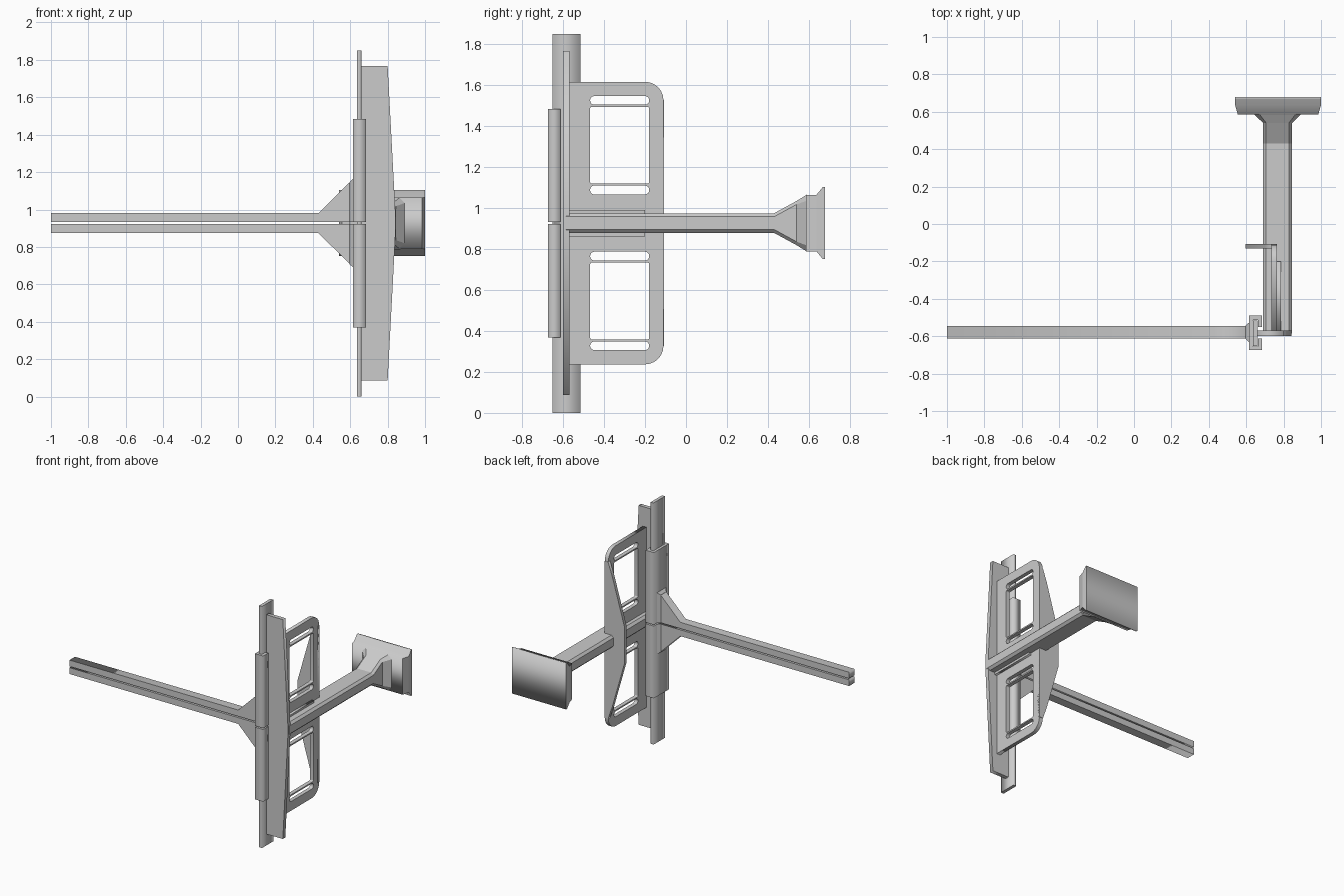
import bpy, bmesh, math
from mathutils import Matrix, Vector

if "Cube" in bpy.data.objects:
    bpy.data.objects.remove(bpy.data.objects["Cube"], do_unlink=True)

grey = bpy.data.materials.new("plain grey")
COLOUR = (0.6, 0.6, 0.6, 1)
grey.diffuse_color = COLOUR
grey.use_nodes = True
grey.node_tree.nodes["Principled BSDF"].inputs["Base Color"].default_value = COLOUR

MID = 0.927  # height of the symmetry plane
AXES = {
    "x": Matrix(((0, 0, 1), (1, 0, 0), (0, 1, 0))).to_4x4(),   # outline in y, z
    "y": Matrix(((1, 0, 0), (0, 0, -1), (0, 1, 0))).to_4x4(),  # outline in x, z
    "z": Matrix.Identity(4),                                   # outline in x, y
}


def add_mesh(name, mesh):
    mesh.materials.clear()
    mesh.materials.append(grey)
    ob = bpy.data.objects.new(name, mesh)
    bpy.context.collection.objects.link(ob)
    return ob


def extrude(name, axis, lo, hi, *loops):
    """Extrude a flat outline (with optional holes) along an axis."""
    curve = bpy.data.curves.new(name, "CURVE")
    curve.dimensions = "2D"
    curve.fill_mode = "BOTH"
    curve.extrude = (hi - lo) / 2
    for loop in loops:
        spline = curve.splines.new("POLY")
        spline.points.add(len(loop) - 1)
        for p, (u, v) in zip(spline.points, loop):
            p.co = (u, v, 0, 1)
        spline.use_cyclic_u = True
    temp = bpy.data.objects.new(name, curve)
    bpy.context.collection.objects.link(temp)
    bpy.context.view_layer.update()
    mesh = bpy.data.meshes.new_from_object(
        temp.evaluated_get(bpy.context.evaluated_depsgraph_get()))
    bpy.data.objects.remove(temp, do_unlink=True)
    bm = bmesh.new()
    bm.from_mesh(mesh)
    bmesh.ops.remove_doubles(bm, verts=bm.verts, dist=0.0001)
    bmesh.ops.transform(bm, matrix=AXES[axis], verts=bm.verts)
    shift = Vector([(lo + hi) / 2 if a == axis else 0 for a in "xyz"])
    bmesh.ops.translate(bm, vec=shift, verts=bm.verts)
    bmesh.ops.recalc_face_normals(bm, faces=bm.faces)
    bm.to_mesh(mesh)
    bm.free()
    return add_mesh(name, mesh)


def rect(u0, u1, v0, v1, radii=(0, 0, 0, 0), steps=6):
    """Rectangle loop; radii for lower left, lower right, upper right, upper left."""
    pts = []
    corners = ((u0, v0, 1, 1), (u1, v0, -1, 1), (u1, v1, -1, -1), (u0, v1, 1, -1))
    for i, ((u, v, su, sv), r) in enumerate(zip(corners, radii)):
        if r == 0:
            pts.append((u, v))
            continue
        for k in range(steps + 1):
            a = math.pi + (i + k / steps) * math.pi / 2
            pts.append((u + su * r + r * math.cos(a), v + sv * r + r * math.sin(a)))
    return pts


def mirrored(half):
    """Complete an outline given its upper half, as (u, height above the middle)."""
    return [(u, MID + h) for u, h in half] + [(u, MID - h) for u, h in reversed(half)]


def loft(name, sections):
    """Skin a row of equally sized loops and cap both ends."""
    bm = bmesh.new()
    rings = [[bm.verts.new(p) for p in s] for s in sections]
    n = len(rings[0])
    for a, b in zip(rings, rings[1:]):
        for i in range(n):
            j = (i + 1) % n
            bm.faces.new((a[i], a[j], b[j], b[i]))
    bm.faces.new(rings[0])
    bm.faces.new(rings[-1])
    bmesh.ops.recalc_face_normals(bm, faces=bm.faces)
    mesh = bpy.data.meshes.new(name)
    bm.to_mesh(mesh)
    bm.free()
    return add_mesh(name, mesh)


# Vertical rail with its tapered web plate
extrude("rail", "z", 0, 1.85, rect(0.635, 0.66, -0.652, -0.515))
extrude("web_plate", "y", -0.6, -0.57,
        mirrored([(0.655, 0.84), (0.8, 0.84), (0.842, 0.05)]))

# Upper and lower jaws: a channel around the rail, a gusset and a long rod
channel = [(0.615, -0.673), (0.685, -0.673), (0.685, -0.612), (0.662, -0.612),
           (0.662, -0.655), (0.635, -0.655), (0.635, -0.512), (0.662, -0.512),
           (0.662, -0.552), (0.685, -0.552), (0.685, -0.49), (0.615, -0.49)]
for side, s in (("upper", 1), ("lower", -1)):
    near, far = MID + s * 0.005, MID + s * 0.558
    extrude(side + "_slider", "z", min(near, far), max(near, far), channel)
    rod = [(-1, 0.005), (0.617, 0.005), (0.617, 0.238), (0.43, 0.053), (-1, 0.053)]
    extrude(side + "_rod", "y", -0.612, -0.545, [(x, MID + s * h) for x, h in rod])
    # flared foot joining the gusset to the slider
    loft(side + "_rod_foot", [
        [(x, y, MID + s * h) for y, h in ((y0, 0.005), (y1, 0.005), (y1, top), (y0, top))]
        for x, y0, y1, top in ((0.595, -0.612, -0.545, 0.218),
                               (0.617, -0.635, -0.525, 0.238))])

# Side bracket plate with windows and strap slots
holes = []
for s in (1, -1):
    for a, b, r in ((0.14, 0.183, 0.02), (0.193, 0.568, 0.008), (0.578, 0.62, 0.02)):
        lo, hi = sorted((MID + s * a, MID + s * b))
        holes.append(rect(-0.468, -0.18, lo, hi, (r,) * 4))
extrude("bracket_plate", "x", 0.735, 0.765,
        rect(-0.58, -0.11, MID - 0.69, MID + 0.69, (0, 0.09, 0.09, 0)), *holes)

# Stiffening flange along the back edge of the bracket
extrude("bracket_flange", "y", -0.132, -0.107,
        mirrored([(0.765, 0.6), (0.735, 0.6), (0.7, 0.5), (0.596, 0.14)]))
extrude("arm_socket", "x", 0.76, 0.785, rect(-0.575, -0.2, 0.862, 0.99))


# Chamfered arm running back to the pad
def arm_section(y, x0, x1, half, c):
    return [(x, y, z) for x, z in (
        (x0 + c, MID - half), (x1 - c, MID - half), (x1, MID - half + c),
        (x1, MID + half - c), (x1 - c, MID + half), (x0 + c, MID + half),
        (x0, MID + half - c), (x0, MID - half + c))]


loft("arm", [arm_section(-0.585, 0.69, 0.845, 0.048, 0.017),
             arm_section(0.43, 0.69, 0.845, 0.048, 0.017),
             arm_section(0.54, 0.69, 0.845, 0.108, 0.017),
             arm_section(0.592, 0.637, 0.898, 0.14, 0.03)])

# Rear pad with flared upper and lower lips
pad = mirrored([(0.585, 0.138), (0.637, 0.138), (0.668, 0.176), (0.68, 0.176)])
pad_object = extrude("rear_pad", "x", 0.54, 1, pad)
for v in pad_object.data.vertices:  # chamfer the two front side edges
    if v.co.y < 0.6:
        v.co.x += 0.015 if v.co.x < 0.77 else -0.015
